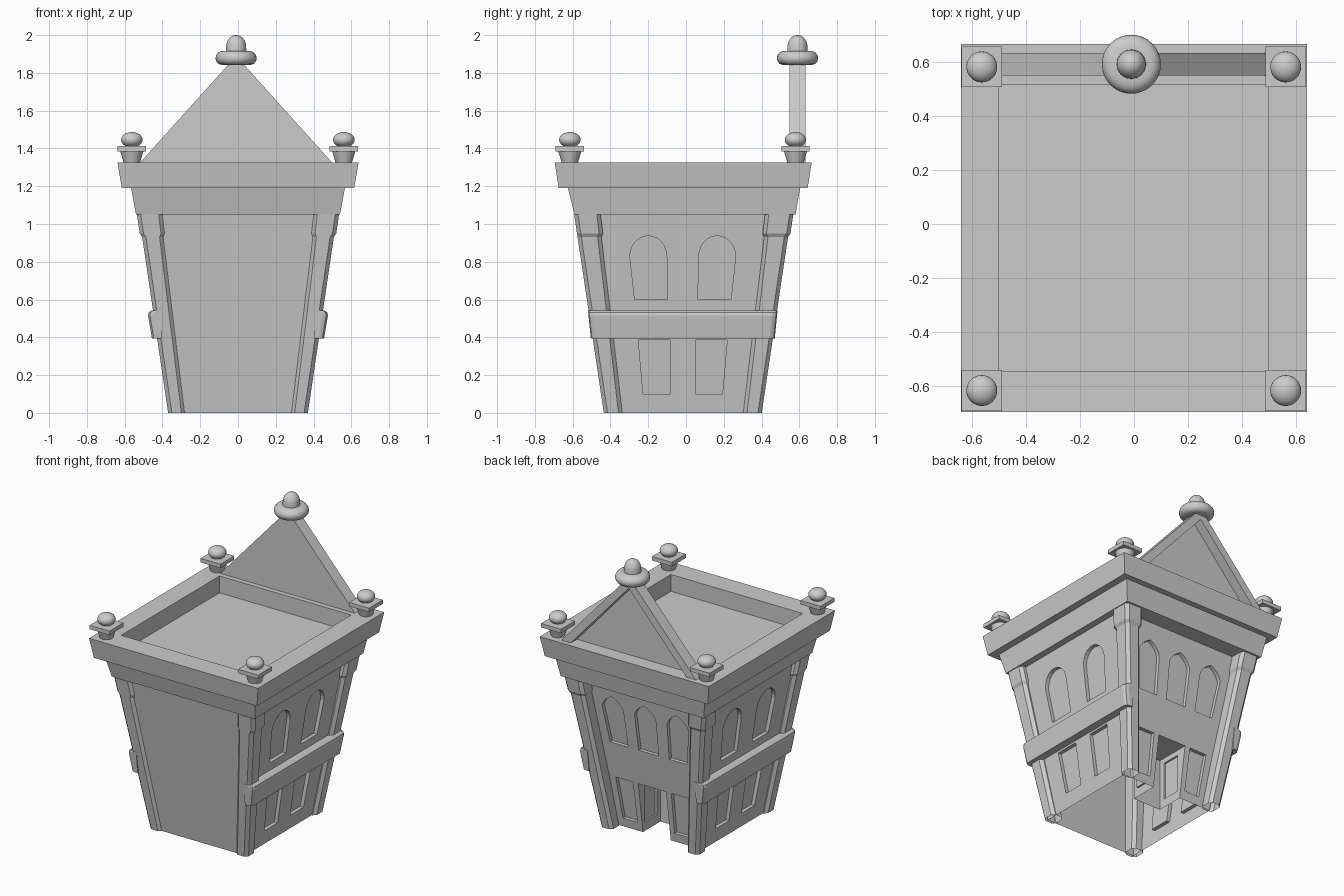
import bpy, bmesh, math

if "Cube" in bpy.data.objects:
    bpy.data.objects.remove(bpy.data.objects["Cube"])

CY = -0.017          # centre line of the tapered body in y
H = 1.05             # height of the walls


def loft(name, rings, caps=True):
    """Skin a list of equal-length point rings into one mesh."""
    bm = bmesh.new()
    add_loft(bm, rings, caps)
    return finish(name, bm)


def add_loft(bm, rings, caps=True):
    vs = [[bm.verts.new(p) for p in r] for r in rings]
    n = len(vs[0])
    for a, b in zip(vs, vs[1:]):
        for i in range(n):
            bm.faces.new((a[i], a[(i + 1) % n], b[(i + 1) % n], b[i]))
    if caps:
        bm.faces.new(vs[0])
        bm.faces.new(vs[-1])


def finish(name, bm):
    bmesh.ops.recalc_face_normals(bm, faces=bm.faces)
    me = bpy.data.meshes.new(name)
    bm.to_mesh(me)
    bm.free()
    ob = bpy.data.objects.new(name, me)
    bpy.context.collection.objects.link(ob)
    return ob


def select(ob):
    bpy.ops.object.select_all(action='DESELECT')
    ob.select_set(True)
    bpy.context.view_layer.objects.active = ob


def smooth(ob, angle=40):
    select(ob)
    bpy.ops.object.shade_smooth_by_angle(angle=math.radians(angle))
    return ob


def rect(x0, x1, y0, y1, z, c=0.0):
    """Rectangle ring, optionally with chamfered corners."""
    if c == 0:
        return [(x0, y0, z), (x1, y0, z), (x1, y1, z), (x0, y1, z)]
    return [(x0 + c, y0, z), (x1 - c, y0, z), (x1, y0 + c, z), (x1, y1 - c, z),
            (x1 - c, y1, z), (x0 + c, y1, z), (x0, y1 - c, z), (x0, y0 + c, z)]


def lathe(name, profile, x, y, n=32):
    rings = [[(x + r * math.cos(2 * math.pi * i / n), y + r * math.sin(2 * math.pi * i / n), z)
              for i in range(n)] for r, z in profile]
    return smooth(loft(name, rings))


def carve(target, cutter):
    m = target.modifiers.new("cut", 'BOOLEAN')
    m.object, m.operation, m.solver = cutter, 'DIFFERENCE', 'EXACT'
    select(target)
    bpy.ops.object.modifier_apply(modifier=m.name)
    bpy.data.objects.remove(cutter)


# Wall planes as functions of height
def wall_x(z): return 0.345 + 0.15 * z / H
def wall_back(z): return 0.314 + 0.155 * z / H


def outline(bottom, top, z0, z1, arch, point=0.0):
    """Window outline (u, z): straight jambs, flat, round or slightly pointed head."""
    pts = [(bottom[0], z0), (bottom[1], z0)]
    u, r = (top[0] + top[1]) / 2, (top[1] - top[0]) / 2
    n = 12 if arch else 1
    for i in range(n + 1):
        a = math.pi * i / n
        rise = (1 - point) * math.sin(a) + point * (1 - abs(math.cos(a)))
        pts.append((u + r * math.cos(a), z1 + (1.1 * r * rise if arch else 0)))
    return pts


# Hollow tapered body; the plain front stands just behind the pillar faces
body = loft("body", [rect(-wall_x(0), wall_x(0), -0.418, wall_back(0), 0),
                     rect(-wall_x(H), wall_x(H), -0.573, wall_back(H), H)])

# Window recesses on both sides and on the back
D = 0.025
bm = bmesh.new()
for m in (-1, 1):
    side = [outline((0.08, 0.255), (0.085, 0.28), 0.60, 0.83, True),
            outline((0.068, 0.21), (0.068, 0.235), 0.10, 0.385, False)]
    for pts in side:
        for s in (-1, 1):
            add_loft(bm, [[(s * (wall_x(z) + o), CY + m * u, z) for u, z in pts] for o in (-D, 0.06)])
    back = [outline((0.155, 0.29), (0.165, 0.325), 0.60, 0.85, True, 0.4),
            outline((0.14, 0.25), (0.145, 0.275), 0.06, 0.35, False)]
    for pts in back:
        add_loft(bm, [[(m * u, wall_back(z) + o, z) for u, z in pts] for o in (-D, 0.06)])
pts = outline((-0.075, 0.075), (-0.08, 0.08), 0.60, 0.85, True, 0.4)
add_loft(bm, [[(u, wall_back(z) + o, z) for u, z in pts] for o in (-D, 0.06)])
carve(body, finish("window_cutter", bm))

# Entrance alcove at the back, with a panel in each side wall
carve(body, loft("alcove_cutter", [rect(-0.105, 0.105, 0.125, 0.6, -0.1),
                                   rect(-0.105, 0.105, 0.125, 0.6, 0.35)]))
carve(body, loft("panel_cutter", [rect(-0.117, 0.117, 0.165, 0.295, 0.06),
                                  rect(-0.117, 0.117, 0.165, 0.295, 0.315)]))

# Open underside
bm = bmesh.new()
bm.from_mesh(body.data)
under = [f for f in bm.faces if f.normal.z < -0.9 and f.calc_center_median().z < 0.001]
bmesh.ops.delete(bm, geom=under, context='FACES')
bm.to_mesh(body.data)
bm.free()


# Leaning corner pillars with capitals, open at the foot
def pillar_ring(sx, sy, z, grow=0.0):
    t = z / H
    x0, x1 = 0.28 + 0.13 * t - grow, 0.37 + 0.155 * t + grow
    y0, y1 = 0.32 + 0.125 * t - grow, 0.418 + 0.157 * t + (grow if sy > 0 else 0)
    return [(sx * x, CY + sy * y, z) for x, y, z in rect(x0, x1, y0, y1, z, 0.02)]


for sx, sn in ((-1, "left"), (1, "right")):
    for sy, yn in ((-1, "front"), (1, "back")):
        loft(f"{yn}_{sn}_pillar", [pillar_ring(sx, sy, 0), pillar_ring(sx, sy, H)], caps=False)
        loft(f"{yn}_{sn}_capital", [pillar_ring(sx, sy, 0.93), pillar_ring(sx, sy, 0.95, 0.01),
                                    pillar_ring(sx, sy, H, 0.01)], caps=False)

    # Belt course along each side, rounded at both ends
    prof = [(0.405, 0.395), (0.456, 0.395), (0.476, 0.515), (0.473, 0.532), (0.458, 0.542), (0.41, 0.542)]
    ends = [(-1, 0, 0.03), (-1, 0.006, 0.01), (-1, 0.025, 0), (1, 0.025, 0), (1, 0.006, 0.01), (1, 0, 0.03)]
    loft(f"{sn}_belt", [[(sx * max(0.405, x - d), CY + e * (0.487 + 0.1 * (z - 0.395) - inset), z)
                         for x, z in prof] for e, inset, d in ends])

# Lower frieze
loft("frieze", [rect(-0.54, 0.54, -0.59, 0.58, 1.05), rect(-0.566, 0.566, -0.625, 0.604, 1.19)])

# Cornice with a sunken roof tray
tray = (-0.5, 0.495, -0.545, 0.515)
loft("cornice", [rect(-0.615, 0.615, -0.674, 0.644, 1.19), rect(-0.638, 0.638, -0.695, 0.665, 1.325),
                 rect(*tray, 1.325), rect(*tray, 1.21)])

# Gable on the back edge, with a deep triangular panel facing the back
CX = -0.01


def tri(w, z0, z1, y): return [(CX - w, y, z0), (CX + w, y, z0), (CX, y, z1)]


loft("gable", [tri(0.515, 1.318, 1.89, 0.548), tri(0.515, 1.318, 1.89, 0.632),
               tri(0.44, 1.322, 1.815, 0.632), tri(0.44, 1.322, 1.815, 0.565)])

# Gable finial
lathe("gable_finial", [(0.001, 1.842), (0.075, 1.842), (0.094, 1.848), (0.106, 1.863), (0.109, 1.878),
                       (0.106, 1.893), (0.094, 1.909), (0.075, 1.916), (0.054, 1.917), (0.053, 1.945),
                       (0.047, 1.968), (0.034, 1.986), (0.018, 1.997), (0.001, 2.0)], CX, 0.59)

# Corner finials: tapered foot, square plate, squashed ball
for x in (-0.562, 0.56):
    for y in (-0.615, 0.58):
        lathe("finial_foot", [(0.042, 1.32), (0.062, 1.388)], x, y)
        loft("finial_plate", [rect(x - 0.075, x + 0.075, y - 0.075, y + 0.075, z) for z in (1.385, 1.412)])
        ball = [(max(0.001, 0.057 * math.sin(math.pi * i / 12)), 1.446 - 0.041 * math.cos(math.pi * i / 12))
                for i in range(13)]
        lathe("finial_ball", ball, x, y)
